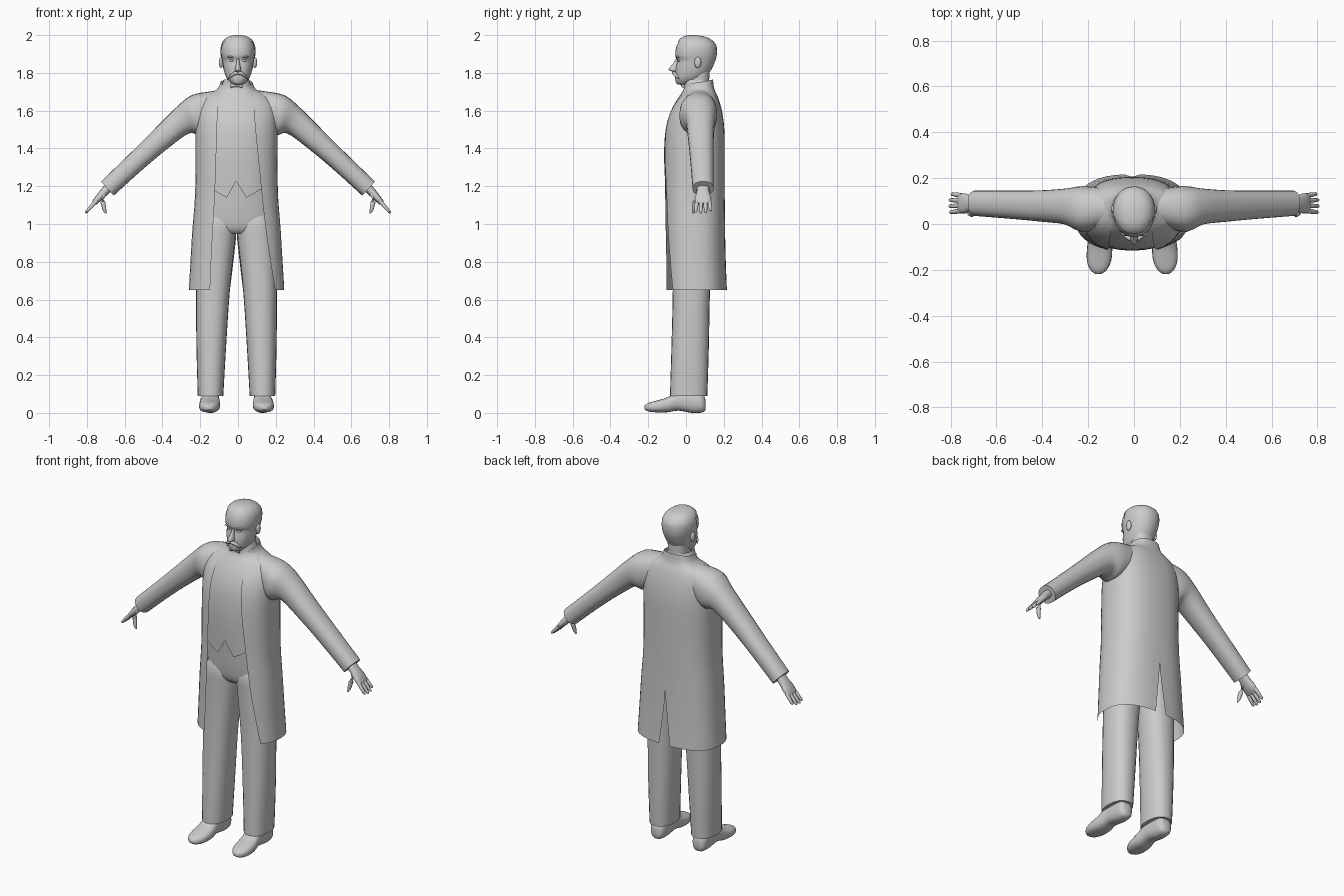
import bpy, bmesh, math
from mathutils import Vector as V

if "Cube" in bpy.data.objects:
    bpy.data.objects.remove(bpy.data.objects["Cube"])

CX = -0.008  # body sits a hair off centre


def pw(v, e):
    return math.copysign(abs(v) ** (2 / e), v)


def ring(c, u, v, n=24, e=2.3):
    """Superellipse section around c with half axes u and v."""
    return [c + u * pw(math.cos(2 * math.pi * i / n), e) + v * pw(math.sin(2 * math.pi * i / n), e)
            for i in range(n)]


def level(z, cx, a, yf, yb, n=32, e=2.3):
    """Horizontal section given half width, front y and back y."""
    return ring(V((cx, (yf + yb) / 2, z)), V((0, (yf - yb) / 2, 0)), V((a, 0, 0)), n, e)


def smooth(rows, k=3):
    """Catmull-Rom resampling of a short table."""
    out = []
    for i in range(len(rows) - 1):
        p0, p1, p2, p3 = (rows[min(max(j, 0), len(rows) - 1)] for j in range(i - 1, i + 3))
        for s in range(k):
            t = s / k
            out.append([0.5 * (2 * b + (c - a) * t + (2 * a - 5 * b + 4 * c - d) * t * t
                               + (3 * b - a - 3 * c + d) * t ** 3)
                        for a, b, c, d in zip(p0, p1, p2, p3)])
    return out + [list(rows[-1])]


def finish(name, bm, angle=45):
    bmesh.ops.recalc_face_normals(bm, faces=bm.faces)
    me = bpy.data.meshes.new(name)
    bm.to_mesh(me)
    bm.free()
    ob = bpy.data.objects.new(name, me)
    bpy.context.collection.objects.link(ob)
    bpy.ops.object.select_all(action='DESELECT')
    ob.select_set(True)
    bpy.context.view_layer.objects.active = ob
    bpy.ops.object.shade_smooth_by_angle(angle=math.radians(angle))
    return ob


def skin(bm, rings, closed=True, caps=True):
    vs = [[bm.verts.new(p) for p in r] for r in rings]
    n = len(vs[0])
    for a, b in zip(vs, vs[1:]):
        for i in range(n if closed else n - 1):
            j = (i + 1) % n
            bm.faces.new((a[i], a[j], b[j], b[i]))
    if caps and closed:
        bm.faces.new(vs[0])
        bm.faces.new(vs[-1])


def loft(name, rings, caps=True):
    bm = bmesh.new()
    skin(bm, rings, True, caps)
    return finish(name, bm)


def tube(name, pts, radii, n=10):
    """Tapered round limb through points."""
    pts = [V(p) for p in pts]
    rings = []
    for i, p in enumerate(pts):
        d = (pts[min(i + 1, len(pts) - 1)] - pts[max(i - 1, 0)]).normalized()
        u = d.cross(V((0, 0, 1)) if abs(d.z) < 0.9 else V((0, 1, 0))).normalized()
        rings.append(ring(p, u * radii[i], d.cross(u) * radii[i], n, 2))
    return loft(name, rings)


def ball(name, loc, scale):
    bm = bmesh.new()
    bmesh.ops.create_uvsphere(bm, u_segments=16, v_segments=10, radius=1)
    bmesh.ops.scale(bm, vec=scale, verts=bm.verts)
    bmesh.ops.translate(bm, vec=loc, verts=bm.verts)
    return finish(name, bm)


# Coat body: open front, split at the back; z, half width, front, back, opening left/right, slit
coat_rows = [(.65, .253, -.12, .217, .14, .205, .035), (.82, .243, -.12, .21, .133, .177, .014),
             (.97, .234, -.122, .207, .125, .155, 0), (1.15, .22, -.124, .205, .115, .135, 0),
             (1.35, .217, -.125, .205, .108, .115, 0), (1.5, .218, -.115, .203, .103, .10, 0),
             (1.6, .212, -.085, .19, .10, .092, 0), (1.67, .18, -.04, .17, .092, .085, 0),
             (1.715, .105, -.005, .15, .085, .075, 0), (1.765, .085, -.01, .143, .07, .065, 0)]
bm = bmesh.new()
E = 2.5
for s, col in ((-1, 4), (1, 5)):
    rings = []
    for r in smooth(coat_rows):
        z, a, yf, yb = r[:4]
        gap = max(r[6], 0) if z < .965 else 0
        t0 = math.asin(min(1, r[col] / a) ** (E / 2))
        t1 = math.pi - math.asin((gap / a) ** (E / 2))
        pts = []
        for i in range(19):
            t = t0 + (t1 - t0) * i / 18
            tilt = .03 * max(0, (z - 1.70) / .065) * math.cos(t / 2) ** 2
            pts.append(V((CX + s * a * pw(math.sin(t), E),
                          (yf + yb) / 2 - (yb - yf) / 2 * pw(math.cos(t), E), z - tilt)))
        rings.append(pts)
    skin(bm, rings, closed=False)
bmesh.ops.remove_doubles(bm, verts=bm.verts, dist=.0005)
finish("coat_body", bm)

# Waistcoat and shirt collar, with a notched lower hem
vest = [level(r[0], CX, *r[1:], e=2.4) for r in smooth(
    [(1.18, .2, -.108, .17), (1.35, .2, -.116, .18), (1.5, .2, -.108, .18), (1.6, .19, -.079, .17),
     (1.67, .15, -.04, .15), (1.715, .09, -.012, .13), (1.765, .066, -.014, .122)])]
vest[0][0].z = 1.23
vest[0][1].z = vest[0][-1].z = 1.14
vest[0][2].z = vest[0][-2].z = 1.16
loft("waistcoat", vest, caps=False)

# Trousers: hips and two legs
loft("trouser_hips", [level(r[0], CX, *r[1:]) for r in smooth(
    [(.95, .16, -.04, .11), (.98, .19, -.062, .135), (1.06, .2, -.075, .15), (1.26, .195, -.09, .16)])])
leg_rows = [(.09, .07, .205, -.085, .113), (.35, .055, .212, -.077, .121), (.65, .035, .214, -.07, .127),
            (.9, .008, .21, -.07, .138), (1.0, 0, .2, -.07, .14), (1.06, .01, .18, -.05, .12)]
# Shoes: y, half width, sole z, top z
shoe_rows = [(.103, .022, .015, .07), (.085, .042, .002, .11), (.03, .046, 0, .125), (-.04, .048, .012, .115),
             (-.10, .055, .003, .082), (-.16, .053, .003, .064), (-.2, .036, .008, .052), (-.219, .012, .018, .038)]
# Sleeves: outer x/z, under x/z, front y, back y
arm_rows = [(.05, 1.715, .05, 1.54, .01, .14), (.16, 1.70, .15, 1.5, -.02, .16),
            (.25, 1.68, .205, 1.47, -.035, .165), (.33, 1.615, .26, 1.48, -.003, .155),
            (.44, 1.505, .365, 1.405, .01, .147), (.56, 1.385, .50, 1.293, .022, .146),
            (.725, 1.225, .658, 1.15, .035, .146)]
for s, side in ((-1, "right"), (1, "left")):
    loft(side + "_trouser_leg", [level(z, CX + s * (i + o) / 2, (o - i) / 2, f, b, 24)
                                 for z, i, o, f, b in smooth(leg_rows)])
    loft(side + "_shoe", [ring(V((CX + s * (.138 - .05 * min(0, y + .03)), y, (z0 + z1) / 2)),
                               V((0, 0, (z1 - z0) / 2)), V((w, 0, 0)), 20, 2.5)
                          for y, w, z0, z1 in smooth(shoe_rows)])
    loft(side + "_sleeve", [ring(V((s * (tx + bx) / 2, (f + b) / 2, (tz + bz) / 2)),
                                 V((s * (tx - bx) / 2, 0, (tz - bz) / 2)), V((0, (b - f) / 2, 0)), 24, 2.3)
                            for tx, tz, bx, bz, f, b in smooth(arm_rows)])
    # Hand: palm, fingers, thumb
    palm = [(.68, 1.20, .024, .032), (.712, 1.166, .022, .034), (.735, 1.14, .019, .044),
            (.758, 1.115, .015, .043), (.766, 1.107, .008, .036)]
    loft(side + "_palm", [ring(V((s * x, .09, z)), V((s * .72 * h, 0, .69 * h)), V((0, w, 0)), 16)
                          for x, z, h, w in palm])
    for k in range(4):
        y = .058 + .022 * k
        L = (.93, 1, .97, .82)[k]
        p = lambda t: (s * (.752 + .056 * t * L), y + (k - 1.5) * .005 * t, 1.121 - .064 * t * L)
        tube(f"{side}_finger_{k + 1}", [p(0), p(.5), p(.9), p(1)], [.011, .010, .008, .003])
    tube(side + "_thumb", [(s * .715, .068, 1.15), (s * .715, .047, 1.115), (s * .707, .04, 1.075),
                           (s * .70, .038, 1.056)], [.016, .013, .010, .004])
    # Ear, eye, moustache half, bow tie half
    ball(side + "_ear", (s * .09, .063, 1.855), (.011, .018, .03))
    ball(side + "_eye", (s * .032, -.036, 1.866), (.013, .010, .007))
    ball(side + "_brow", (s * .034, -.043, 1.884), (.022, .010, .006))
    tube(side + "_moustache", [(0, -.066, 1.80), (s * .02, -.063, 1.797), (s * .04, -.05, 1.782),
                               (s * .05, -.036, 1.768)], [.009, .010, .007, .002])
    tube(side + "_bow_tie", [(CX, -.016, 1.732), (CX + s * .012, -.018, 1.733), (CX + s * .028, -.013, 1.733)],
         [.006, .008, .013])

# Head, neck and nose
head_rows = [(1.737, .018, -.032, .04), (1.743, .034, -.05, .06), (1.765, .055, -.057, .09),
             (1.79, .068, -.057, .115), (1.825, .077, -.055, .137), (1.864, .083, -.047, .153),
             (1.887, .088, -.056, .159), (1.915, .09, -.056, .161), (1.945, .086, -.049, .156),
             (1.972, .071, -.034, .133), (1.99, .045, -.01, .094), (1.997, .012, .018, .05)]
loft("head", [level(r[0], 0, *r[1:], e=2.15) for r in smooth(head_rows)])
loft("neck", [level(z, 0, a, f, b) for z, a, f, b in ((1.66, .062, .0, .125), (1.74, .057, .005, .122),
                                                      (1.82, .06, .01, .125))])
loft("nose", [level(z, 0, a, f, -.02, 16, 2) for z, a, f in smooth(
    [(1.877, .007, -.052), (1.85, .010, -.068), (1.825, .015, -.089), (1.814, .016, -.09), (1.807, .010, -.07)])])

# Hair: thin shell over the crown and the back of the head
bm = bmesh.new()
skin(bm, [level(z + .003, 0, a + .003, f - .003, b + .003, e=2.15)
          for z, a, f, b in smooth(head_rows) if z > 1.80])
cut = [f for f in bm.faces if f.calc_center_median().z < 1.965 - 3 * max(0, f.calc_center_median().y - .02)
       or f.calc_center_median().z < 1.81]
bmesh.ops.delete(bm, geom=cut, context='FACES')
finish("hair", bm)
